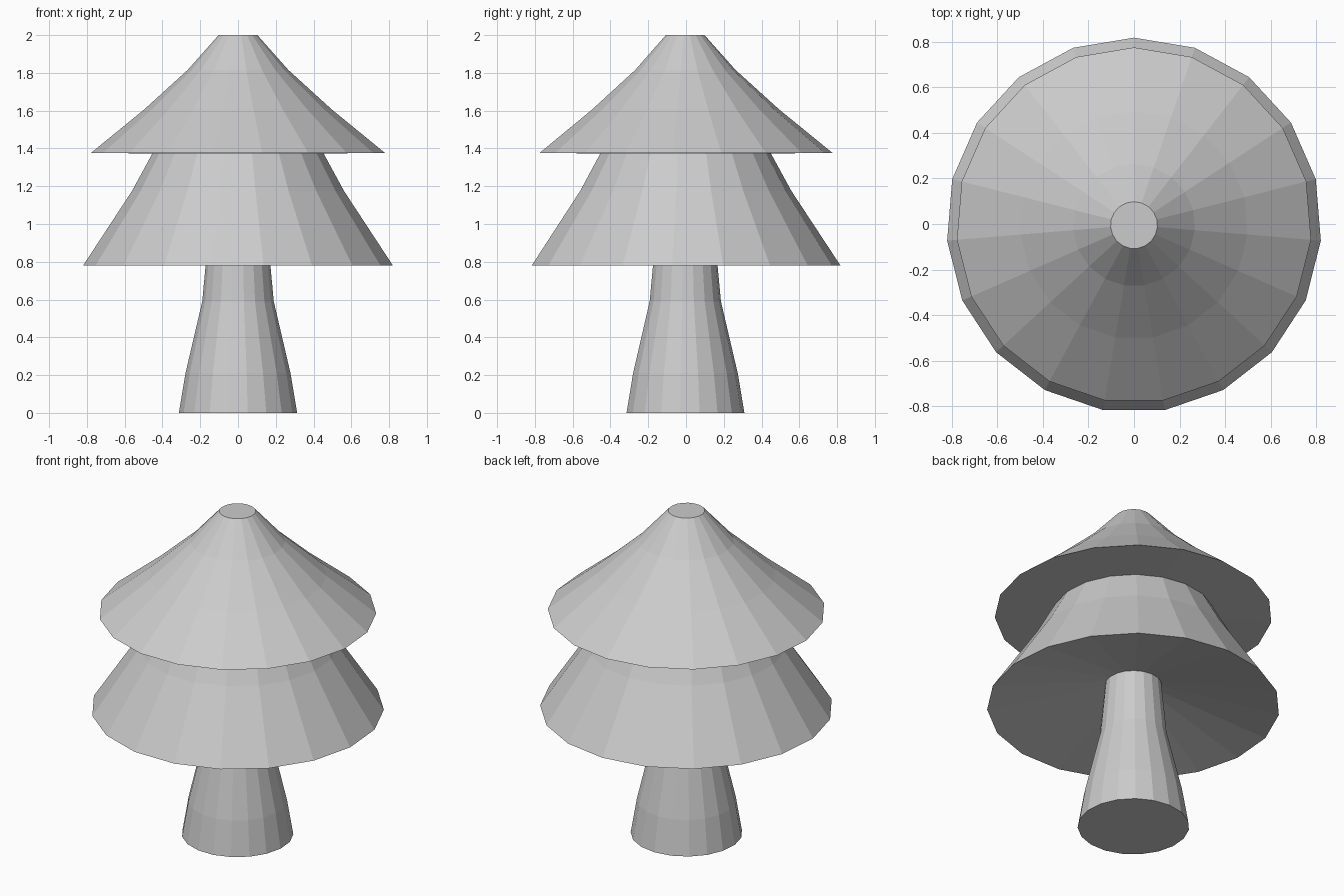
import bpy
import bmesh
from math import sin, cos, tau

SIDES = 19
Y_SHIFT = -0.005

cube = bpy.data.objects.get("Cube")
if cube:
    bpy.data.objects.remove(cube, do_unlink=True)


def lathe(name, profile, cap_start=False, cap_end=False):
    """Turn a (radius, height) profile, listed bottom to top, into a faceted part."""
    bm = bmesh.new()
    angles = [tau * i / SIDES for i in range(SIDES)]
    rings = [[bm.verts.new((-r * sin(a), r * cos(a) + Y_SHIFT, z)) for a in angles]
             for r, z in profile]
    for low, high in zip(rings, rings[1:]):
        for i in range(SIDES):
            j = (i + 1) % SIDES
            bm.faces.new((low[i], low[j], high[j], high[i]))
    if cap_start:
        bm.faces.new(rings[0][::-1])
    if cap_end:
        bm.faces.new(rings[-1])
    mesh = bpy.data.meshes.new(name)
    bm.to_mesh(mesh)
    bm.free()
    obj = bpy.data.objects.new(name, mesh)
    bpy.context.collection.objects.link(obj)
    return obj


# Flared trunk, closed at the ground and rising into the hollow lower skirt
trunk_top = (0.159, 0.92)
trunk = lathe("trunk", [(0.314, 0), (0.279, 0.21), (0.19, 0.59), trunk_top],
              cap_start=True)

# Lower foliage skirt: recessed underside, then the sloping side
skirt_top = (0.455, 1.373)
lower = lathe("lower_foliage", [trunk_top, (0.823, 0.78), (0.563, 1.175), skirt_top])

# Upper foliage skirt with a flat tip
upper = lathe("upper_foliage",
              [skirt_top, (0.78, 1.377), (0.5, 1.605), (0.268, 1.815), (0.103, 2)],
              cap_end=True)

# The foliage hangs from the trunk
for part in (lower, upper):
    part.parent = trunk
